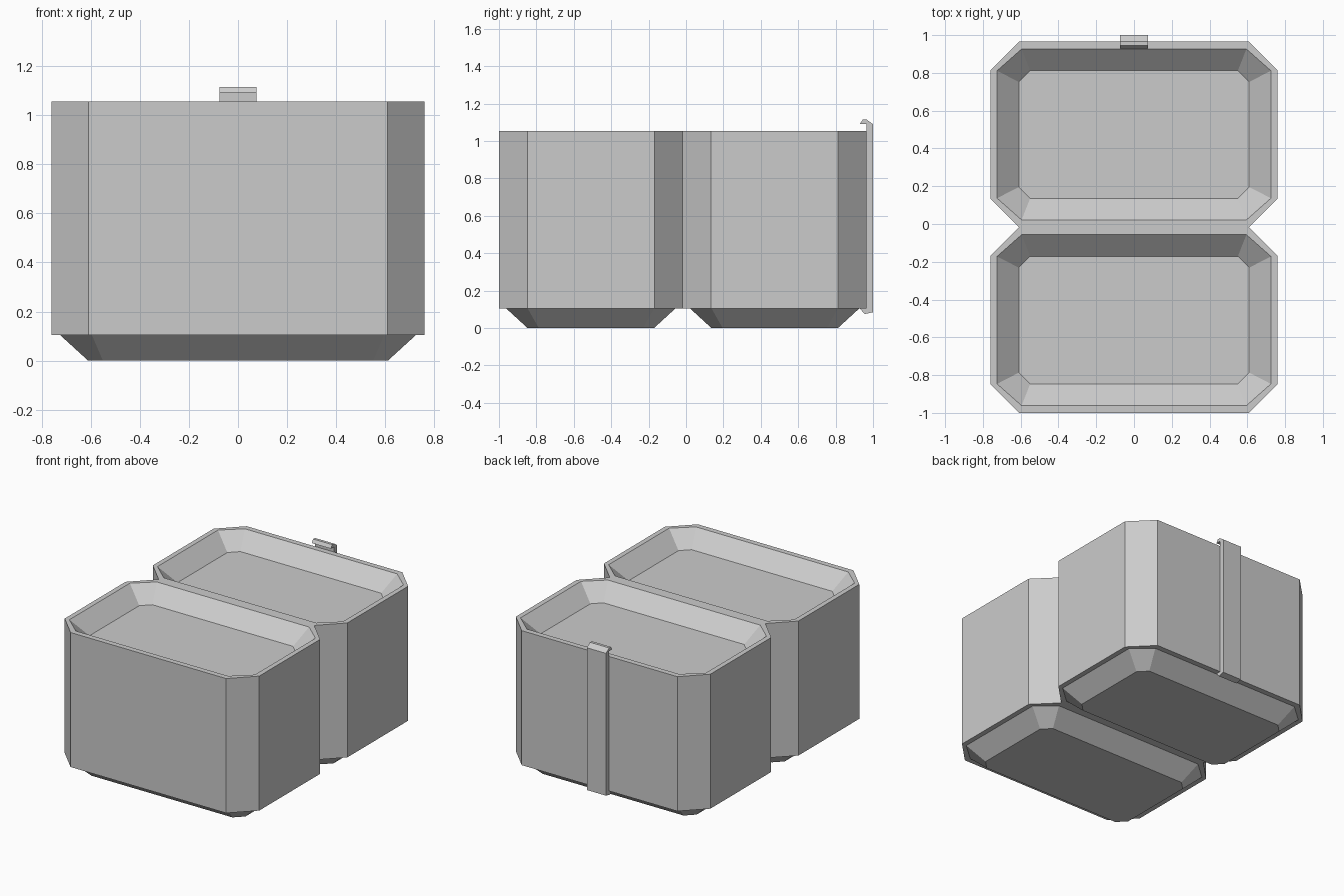
import bpy
import bmesh

cube = bpy.data.objects.get("Cube")
if cube:
    bpy.data.objects.remove(cube, do_unlink=True)

grey = bpy.data.materials.new("light_grey")
grey.use_nodes = True
COLOUR = (0.6, 0.6, 0.6, 1)
grey.diffuse_color = COLOUR
grey.node_tree.nodes["Principled BSDF"].inputs["Base Color"].default_value = COLOUR

SEAM = -0.0175                      # plane where the two boxes meet


def finish(bm, name):
    bmesh.ops.recalc_face_normals(bm, faces=bm.faces)
    mesh = bpy.data.meshes.new(name)
    bm.to_mesh(mesh)
    bm.free()
    mesh.materials.append(grey)
    obj = bpy.data.objects.new(name, mesh)
    bpy.context.collection.objects.link(obj)
    return obj


def octagon(bm, cy, hx, hy, cx, c, z):
    """Ring of a rectangle with its corners cut by cx along x and c along y."""
    pts = [(hx, hy - c), (hx - cx, hy), (cx - hx, hy), (-hx, hy - c),
           (-hx, c - hy), (cx - hx, -hy), (hx - cx, -hy), (hx, c - hy)]
    return [bm.verts.new((x, cy + y, z)) for x, y in pts]


# Half sizes and corner cuts, from the underside to the recessed top
LEVELS = [
    (0.61, 0.338, 0.06, 0.06, 0.0),        # foot
    (0.725, 0.4525, 0.13, 0.115, 0.105),   # top of the tapered foot
    (0.76, 0.4915, 0.152, 0.152, 0.105),   # bottom of the walls
    (0.76, 0.4915, 0.152, 0.152, 1.055),   # top of the walls
    (0.725, 0.4525, 0.13, 0.115, 1.055),   # inner rim
    (0.61, 0.338, 0.06, 0.06, 0.95),       # recess floor
]

# Twin boxes joined along the seam
bm = bmesh.new()
for centre in (SEAM - 0.4915, SEAM + 0.4915):
    rings = [octagon(bm, centre, *level) for level in LEVELS]
    for low, high in zip(rings, rings[1:]):
        for i in range(8):
            j = (i + 1) % 8
            bm.faces.new((low[i], low[j], high[j], high[i]))
    bm.faces.new(rings[0])
    bm.faces.new(rings[-1])
bmesh.ops.remove_doubles(bm, verts=bm.verts, dist=0.001)
hidden = [f for f in bm.faces if all(abs(v.co.y - SEAM) < 0.001 for v in f.verts)]
bmesh.ops.delete(bm, geom=hidden, context='FACES_ONLY')
finish(bm, "twin_boxes")

# Back clip: a hooked strip extruded across x
PROFILE = [(0.93, 1.092), (0.945, 1.115), (0.965, 1.115), (1.0, 1.09),
           (1.0, 0.085), (0.955, 0.075), (0.93, 0.104), (0.966, 0.104),
           (0.966, 1.092)]
bm = bmesh.new()
side = bm.faces.new([bm.verts.new((-0.075, y, z)) for y, z in PROFILE])
new = bmesh.ops.extrude_face_region(bm, geom=[side], use_keep_orig=True)["geom"]
bmesh.ops.translate(bm, vec=(0.15, 0, 0),
                    verts=[v for v in new if isinstance(v, bmesh.types.BMVert)])
finish(bm, "back_clip")
